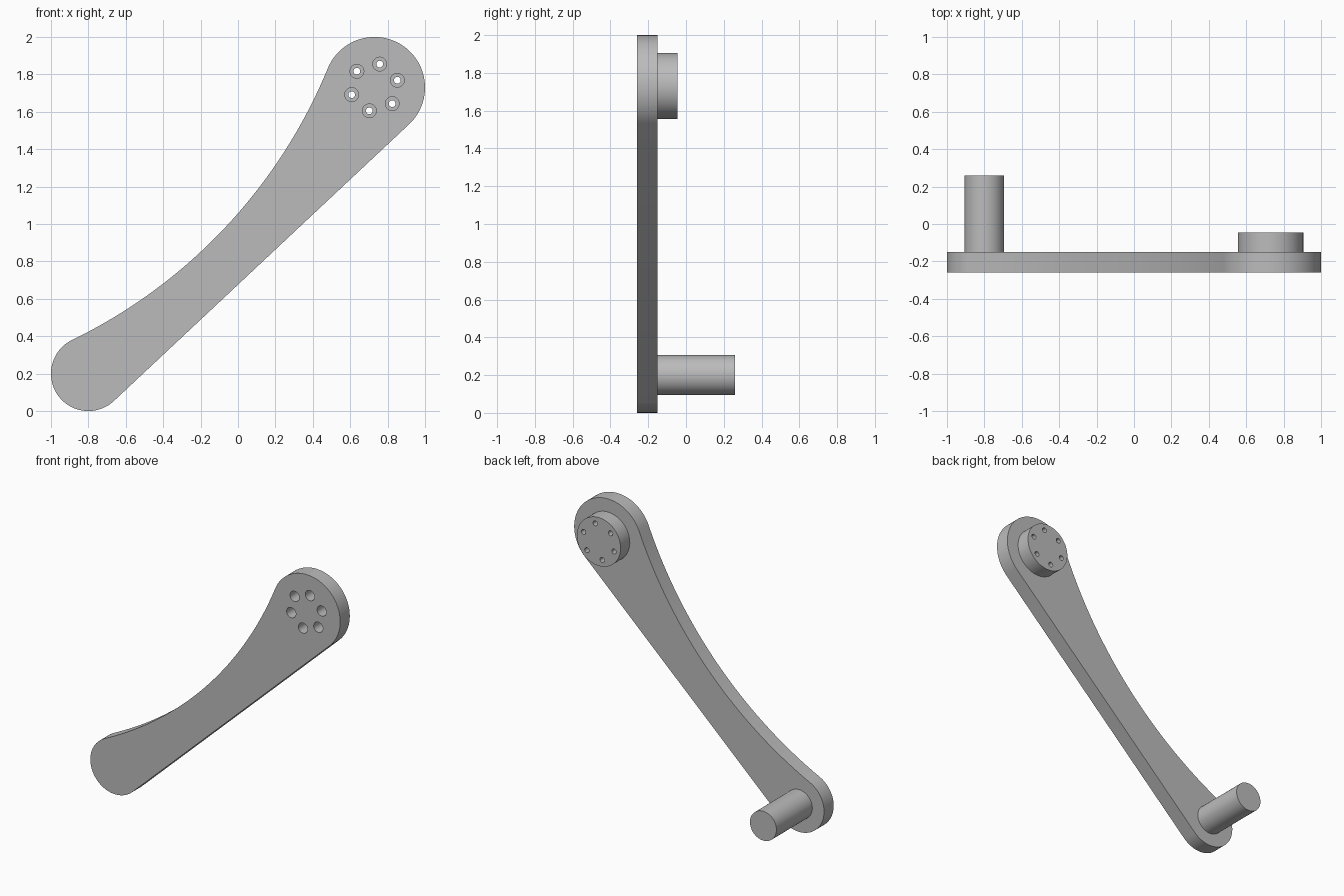
import bpy, bmesh
from math import sin, cos, pi, atan2, hypot, sqrt, radians
from mathutils import Vector

cube = bpy.data.objects.get("Cube")
if cube:
    bpy.data.objects.remove(cube)

metal = bpy.data.materials.new("grey_metal")
metal.use_nodes = True
GREY = (0.5, 0.5, 0.5, 1)
metal.diffuse_color = GREY
metal.node_tree.nodes["Principled BSDF"].inputs["Base Color"].default_value = GREY

PEDAL, AXLE = Vector((-0.8, 0.2)), Vector((0.73, 1.73))
PEDAL_R, AXLE_R, WAIST_R = 0.2, 0.27, 2.8
FRONT, BACK = -0.26, -0.15


def arc(centre, r, start, end, steps):
    return [centre + r * Vector((cos(a), sin(a)))
            for a in (start + (end - start) * i / steps for i in range(steps + 1))]


def circle(centre, r, steps=64):
    return arc(centre, r, 0, 2 * pi, steps)[:-1]


def slab(name, loops, y0, y1):
    """Extrude an outline, with any hole loops, from y0 to y1."""
    bm = bmesh.new()
    for loop in loops:
        vs = [bm.verts.new((p.x, y0, p.y)) for p in loop]
        for a, b in zip(vs, vs[1:] + vs[:1]):
            bm.edges.new((a, b))
    bmesh.ops.triangle_fill(bm, use_beauty=True, edges=bm.edges[:])
    out = bmesh.ops.extrude_face_region(bm, geom=bm.faces[:], use_keep_orig=True)
    moved = [g for g in out["geom"] if isinstance(g, bmesh.types.BMVert)]
    bmesh.ops.translate(bm, verts=moved, vec=(0, y1 - y0, 0))
    bmesh.ops.recalc_face_normals(bm, faces=bm.faces[:])
    mesh = bpy.data.meshes.new(name)
    bm.to_mesh(mesh)
    bm.free()
    mesh.materials.append(metal)
    obj = bpy.data.objects.new(name, mesh)
    bpy.context.collection.objects.link(obj)
    bpy.ops.object.select_all(action='DESELECT')
    obj.select_set(True)
    bpy.context.view_layer.objects.active = obj
    bpy.ops.object.shade_smooth_by_angle(angle=radians(30))


# Arm outline: two round ends, a straight lower tangent and a concave upper arc
axis = AXLE - PEDAL
length, tilt = axis.length, atan2(axis.y, axis.x)
u = axis.normalized()
n = Vector((-u.y, u.x))
near, far = WAIST_R + PEDAL_R, WAIST_R + AXLE_R
along = (length ** 2 + near ** 2 - far ** 2) / (2 * length)
waist = PEDAL + u * along + n * sqrt(near ** 2 - along ** 2)


def angle(a, b):
    return atan2(b.y - a.y, b.x - a.x)


lower = tilt - pi / 2 - (AXLE_R - PEDAL_R) / length
top_axle, top_pedal = angle(AXLE, waist), angle(PEDAL, waist)
outline = (arc(AXLE, AXLE_R, lower, top_axle, 48)
           + arc(waist, WAIST_R, top_axle - pi, top_pedal - pi, 40)[1:-1]
           + arc(PEDAL, PEDAL_R, top_pedal, lower + 2 * pi, 48))

# Bolt circle: wide bores through the arm, narrow ones through the boss
bolts = [AXLE + 0.128 * Vector((cos(a), sin(a)))
         for a in (radians(77.5) + k * pi / 3 for k in range(6))]

slab("crank_arm", [outline] + [circle(b, 0.037, 32) for b in bolts], FRONT, BACK)
slab("axle_boss", [circle(AXLE, 0.175)] + [circle(b, 0.018, 24) for b in bolts], BACK, -0.045)
slab("pedal_pin", [circle(PEDAL, 0.106)], BACK, 0.26)
